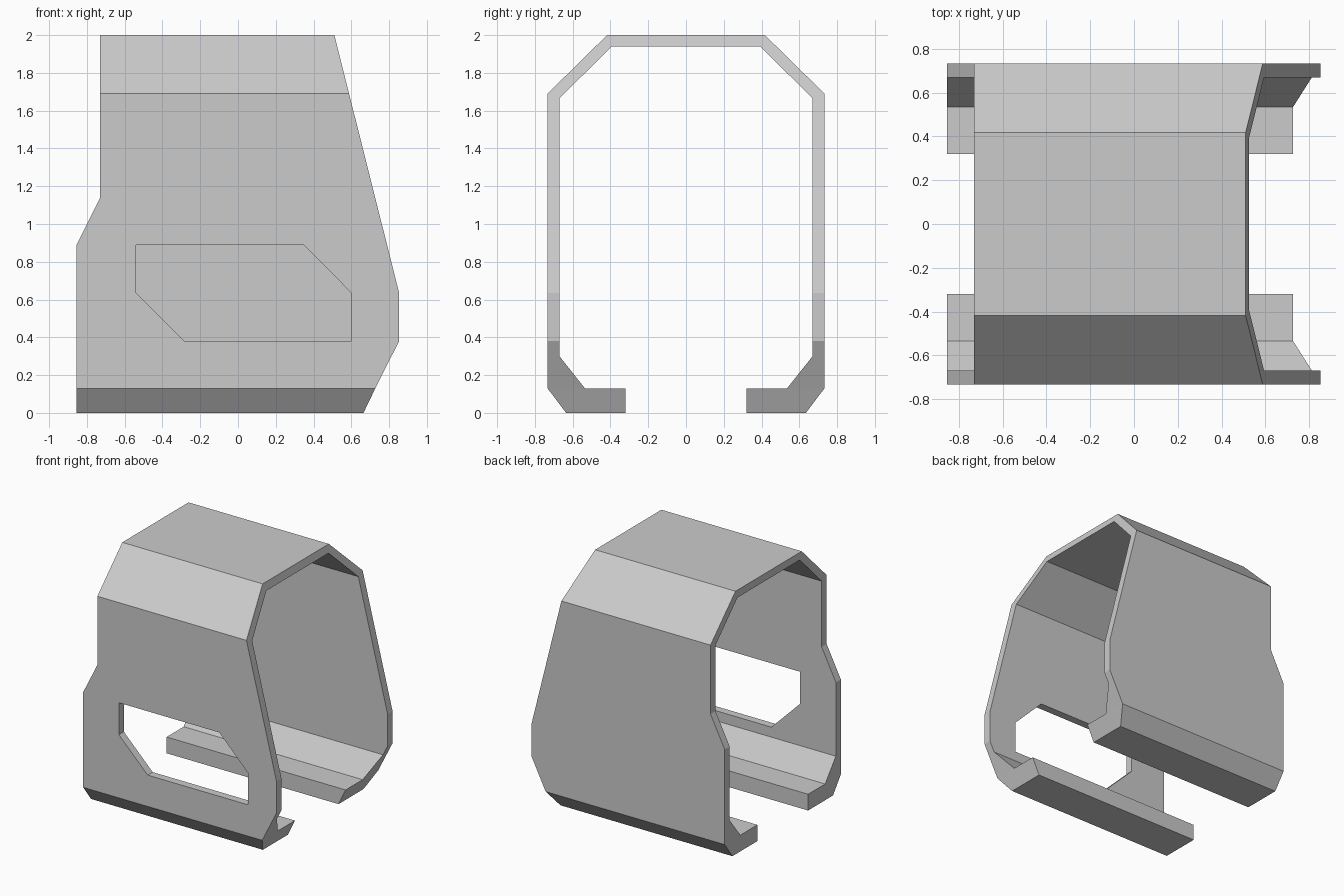
import bpy, bmesh
from mathutils import Vector

if "Cube" in bpy.data.objects:
    bpy.data.objects.remove(bpy.data.objects["Cube"])


def prism(name, points, to_3d, sweep):
    """Closed outline swept into a solid."""
    bm = bmesh.new()
    face = bm.faces.new([bm.verts.new(to_3d(a, b)) for a, b in points])
    res = bmesh.ops.extrude_face_region(bm, geom=[face])
    verts = [v for v in res["geom"] if isinstance(v, bmesh.types.BMVert)]
    bmesh.ops.translate(bm, verts=verts, vec=Vector(sweep))
    bmesh.ops.recalc_face_normals(bm, faces=bm.faces)
    mesh = bpy.data.meshes.new(name)
    bm.to_mesh(mesh)
    bm.free()
    ob = bpy.data.objects.new(name, mesh)
    bpy.context.collection.objects.link(ob)
    return ob


def boolean(target, cutter, operation):
    mod = target.modifiers.new(operation.title(), 'BOOLEAN')
    mod.operation = operation
    mod.solver = 'EXACT'
    mod.object = cutter
    bpy.context.view_layer.objects.active = target
    bpy.ops.object.modifier_apply(modifier=mod.name)
    bpy.data.objects.remove(cutter)


# Hollow shell: half cross-section (y, z), mirrored, swept along x
outer = [(0.32, 0), (0.635, 0), (0.733, 0.13), (0.733, 1.69), (0.418, 2)]
inner = [(0.393, 1.94), (0.67, 1.665), (0.67, 0.30), (0.535, 0.13), (0.32, 0.13)]


def mirrored(pts):
    return [(-y, z) for y, z in reversed(pts)]


section = outer + mirrored(outer) + mirrored(inner) + inner
shell = prism("open_shell", section, lambda y, z: (-1, y, z), (2, 0, 0))

# Side outline (x, z) trims the open ends
side = [(-0.855, -0.13), (0.602, -0.13), (0.727, 0.13), (0.853, 0.38),
        (0.853, 0.635), (0.46, 2.2), (-0.73, 2.2), (-0.73, 1.14), (-0.855, 0.89)]
boolean(shell, prism("side_outline", side, lambda x, z: (x, -1, z), (0, 2, 0)), 'INTERSECT')

# Window through the front wall only
window = [(-0.54, 0.635), (-0.285, 0.38), (0.6, 0.38),
          (0.6, 0.635), (0.348, 0.89), (-0.54, 0.89)]
boolean(shell, prism("window_cutter", window, lambda x, z: (x, -1, z), (0, 0.9, 0)), 'DIFFERENCE')
